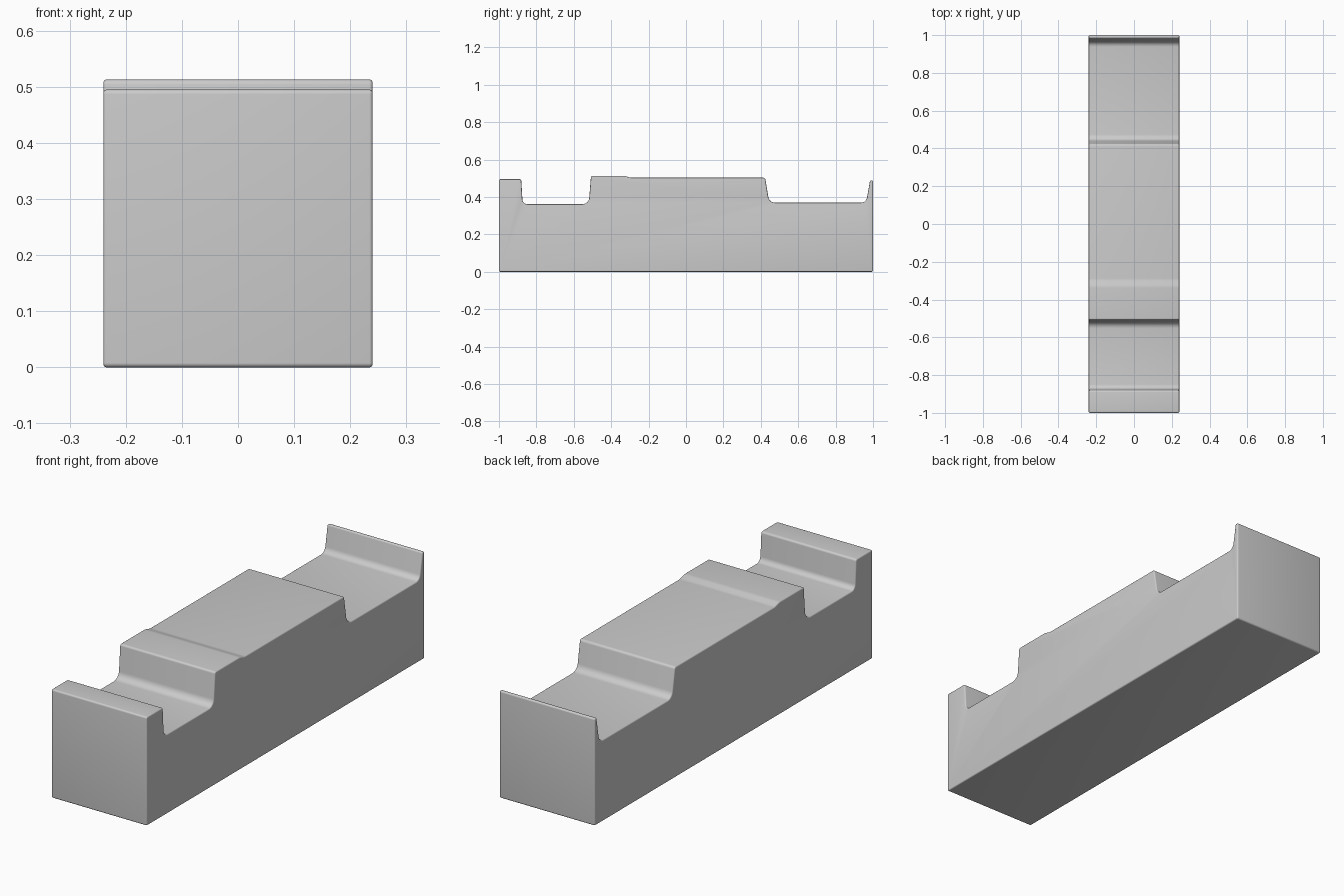
import bpy, bmesh, math
from mathutils import Vector

cube = bpy.data.objects.get("Cube")
if cube:
    bpy.data.objects.remove(cube, do_unlink=True)

HALF_WIDTH = 0.24
EDGE = 0.006

# Side profile, counter-clockwise: y, z, corner radius
PROFILE = [
    (-1, 0, 0.008), (1, 0, 0.008),
    (1, 0.488, 0.007), (0.984, 0.488, 0.007),         # thin rear lip
    (0.963, 0.37, 0.03), (0.445, 0.37, 0.035),        # rear recess
    (0.423, 0.503, 0.012),                            # raised middle
    (-0.295, 0.503, 0.06), (-0.33, 0.513, 0.06),      # slight step
    (-0.508, 0.513, 0.01),
    (-0.52, 0.362, 0.035), (-0.873, 0.362, 0.025),    # front recess
    (-0.881, 0.495, 0.01), (-1, 0.495, 0.008),        # front wall
]


def rounded(profile, steps=6):
    """Return (point, inward normal) pairs with every corner filleted."""
    out = []
    for i, (y, z, r) in enumerate(profile):
        p = Vector((y, z))
        a = (Vector(profile[i - 1][:2]) - p).normalized()
        b = (Vector(profile[(i + 1) % len(profile)][:2]) - p).normalized()
        d_in = -a
        turn = math.atan2(d_in.x * b.y - d_in.y * b.x, d_in.dot(b))
        side = 1 if turn > 0 else -1
        n0 = Vector((-d_in.y, d_in.x))
        start = p + a * r * math.tan(abs(turn) / 2)
        centre = start + n0 * side * r
        for k in range(steps + 1):
            t = turn * k / steps
            n = Vector((n0.x * math.cos(t) - n0.y * math.sin(t),
                        n0.x * math.sin(t) + n0.y * math.cos(t)))
            out.append((centre - n * side * r, n))
    return out


# Loft the profile across the width with rounded side edges
outline = rounded(PROFILE)
arc = [math.pi / 2 * k / 4 for k in range(5)]
half = [(HALF_WIDTH - EDGE * (1 - math.cos(t)), EDGE * (1 - math.sin(t)))
        for t in arc]
sections = [(-x, d) for x, d in reversed(half)]
sections = [(-HALF_WIDTH + EDGE * (1 - math.sin(t)), EDGE * (1 - math.cos(t)))
            for t in reversed(arc)]
sections += [(-x, d) for x, d in reversed(sections)]
sections.sort(key=lambda s: s[0])

bm = bmesh.new()
rings = [[bm.verts.new((x, p.x + n.x * d, p.y + n.y * d)) for p, n in outline]
         for x, d in sections]
for r0, r1 in zip(rings, rings[1:]):
    for i in range(len(r0)):
        bm.faces.new((r0[i - 1], r0[i], r1[i], r1[i - 1]))
bm.faces.new(rings[0])
bm.faces.new(rings[-1])
bmesh.ops.recalc_face_normals(bm, faces=bm.faces)
mesh = bpy.data.meshes.new("stepped_block")
bm.to_mesh(mesh)
bm.free()

block = bpy.data.objects.new("stepped_block", mesh)
bpy.context.collection.objects.link(block)

# Plain grey material
grey = bpy.data.materials.new("plain_grey")
grey.use_nodes = True
colour = (0.6, 0.6, 0.6, 1)
grey.diffuse_color = colour
grey.node_tree.nodes["Principled BSDF"].inputs["Base Color"].default_value = colour
mesh.materials.append(grey)

bpy.ops.object.select_all(action="DESELECT")
block.select_set(True)
bpy.context.view_layer.objects.active = block
bpy.ops.object.shade_smooth_by_angle(angle=math.radians(35))
